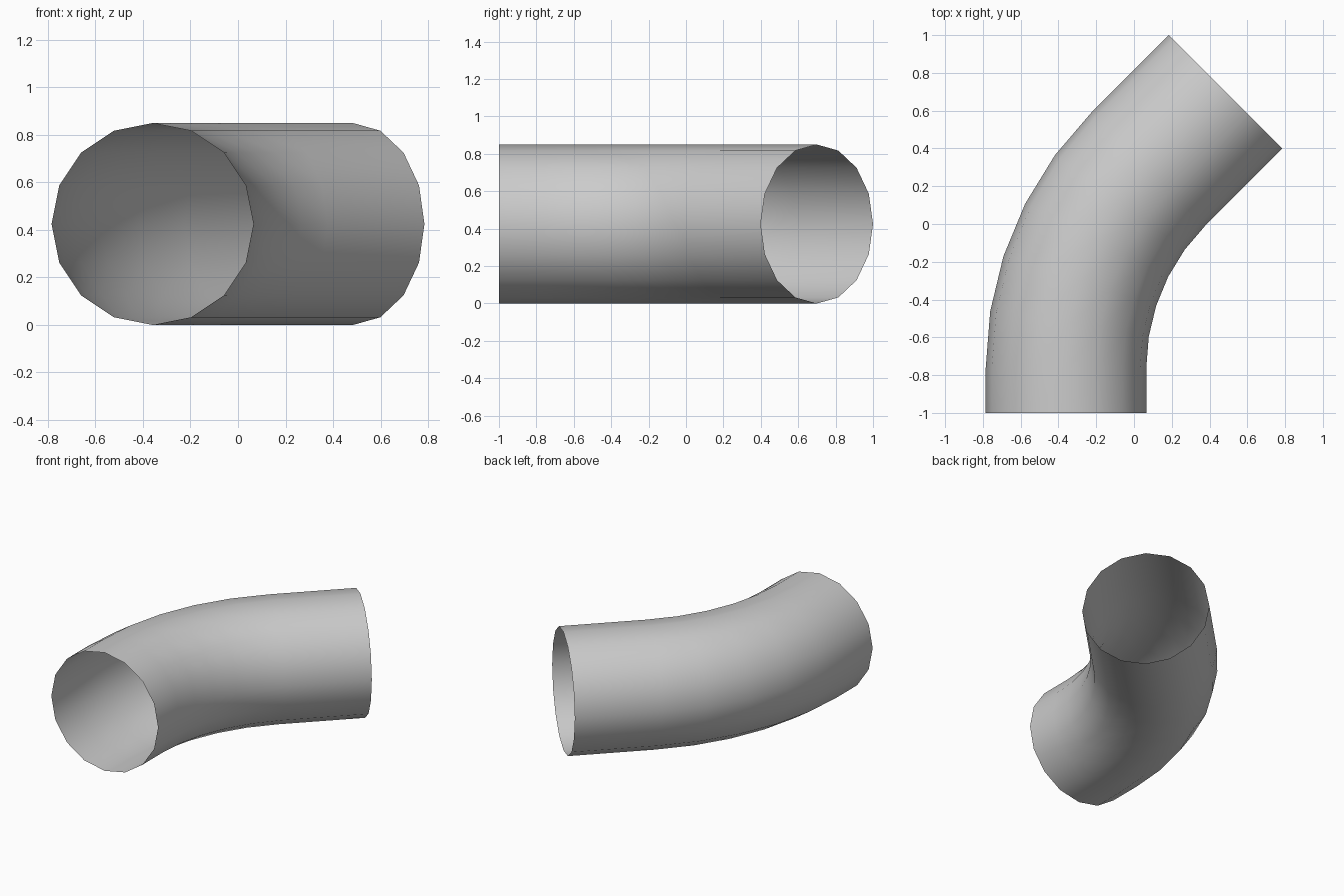
import bpy, bmesh
from math import sin, cos, pi, radians, tan

if "Cube" in bpy.data.objects:
    bpy.data.objects.remove(bpy.data.objects["Cube"])

SIDES, STEPS = 16, 5          # pipe facets, bend segments
R = 0.425                     # pipe radius
BEND = 1.49                   # centre-line bend radius
X0, CORNER_Y = -0.36, -0.145  # where the two straight axes meet
END = (0.4845, 0.6995)        # centre of the angled opening

# Centre-line stations: (x, y, heading from +y towards +x)
arc_y = CORNER_Y - BEND * tan(radians(22.5))
stations = [(X0, -1.0, 0.0)]
for i in range(STEPS + 1):
    a = radians(45) * i / STEPS
    stations.append((X0 + BEND * (1 - cos(a)), arc_y + BEND * sin(a), a))
stations.append((*END, radians(45)))

# Sweep an open-ended ring along the stations, normals facing outwards
bm = bmesh.new()
rings = []
for x, y, a in stations:
    ring = []
    for k in range(SIDES):
        t = 2 * pi * k / SIDES
        u = R * cos(t)
        ring.append(bm.verts.new((x + u * cos(a), y - u * sin(a), R + R * sin(t))))
    rings.append(ring)
for lo, hi in zip(rings, rings[1:]):
    for k in range(SIDES):
        n = (k + 1) % SIDES
        bm.faces.new((lo[n], lo[k], hi[k], hi[n])).smooth = True
bm.normal_update()
bm.faces.ensure_lookup_table()
f = bm.faces[0]
if f.normal.x * (f.calc_center_median().x - X0) < 0:
    bmesh.ops.reverse_faces(bm, faces=bm.faces[:])

mesh = bpy.data.meshes.new("pipe_elbow")
bm.to_mesh(mesh)
bm.free()
pipe = bpy.data.objects.new("pipe_elbow", mesh)
bpy.context.collection.objects.link(pipe)
